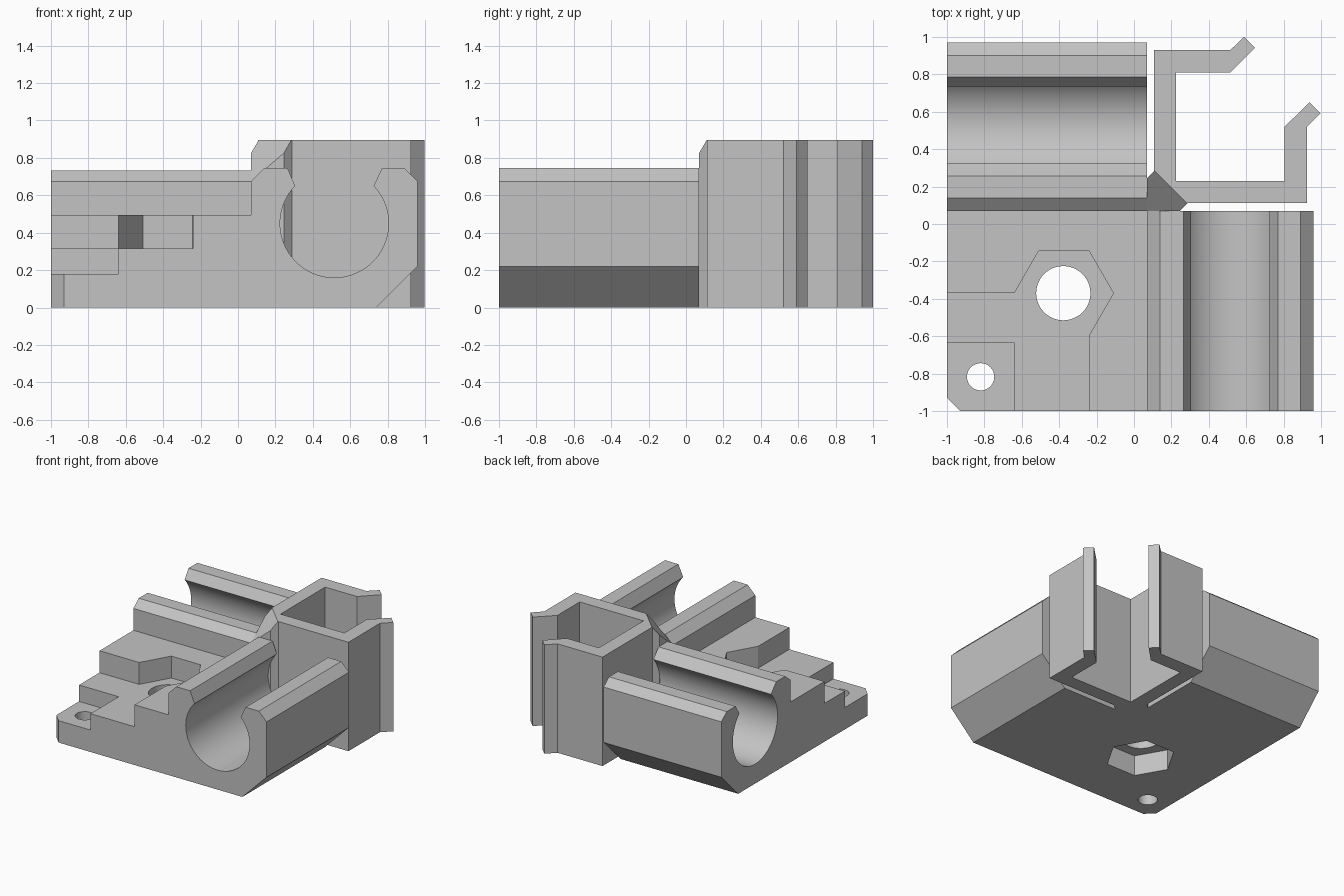
import bpy, bmesh, math

cube = bpy.data.objects.get("Cube")
if cube:
    bpy.data.objects.remove(cube, do_unlink=True)

grey = bpy.data.materials.new("light_grey")
grey.use_nodes = True
colour = (0.55, 0.55, 0.55, 1)
grey.diffuse_color = colour
for node in grey.node_tree.nodes:
    if node.type == 'BSDF_PRINCIPLED':
        node.inputs["Base Color"].default_value = colour

# How a 2D profile point plus a distance maps to space, per extrusion axis
MAPS = {
    'x': lambda u, v, t: (t, u, v),
    'y': lambda u, v, t: (u, t, v),
    'z': lambda u, v, t: (u, v, t),
    'diagonal': lambda u, v, t: ((u + t) / 2, (u - t) / 2, v),
}


def prism(name, points, axis, lo, hi):
    bm = bmesh.new()
    place = MAPS[axis]
    low = [bm.verts.new(place(u, v, lo)) for u, v in points]
    high = [bm.verts.new(place(u, v, hi)) for u, v in points]
    bm.faces.new(low)
    bm.faces.new(high)
    n = len(points)
    for i in range(n):
        j = (i + 1) % n
        bm.faces.new((low[i], low[j], high[j], high[i]))
    bmesh.ops.recalc_face_normals(bm, faces=bm.faces)
    mesh = bpy.data.meshes.new(name)
    bm.to_mesh(mesh)
    bm.free()
    mesh.materials.append(grey)
    ob = bpy.data.objects.new(name, mesh)
    bpy.context.collection.objects.link(ob)
    return ob


def rect(x0, y0, x1, y1):
    return [(x0, y0), (x1, y0), (x1, y1), (x0, y1)]


def ring(cx, cy, r, n):
    return [(cx + r * math.cos(math.tau * i / n), cy + r * math.sin(math.tau * i / n))
            for i in range(n)]


def combine(target, other, operation):
    mod = target.modifiers.new("combine", 'BOOLEAN')
    mod.operation = operation
    mod.solver = 'EXACT'
    mod.object = other
    bpy.context.view_layer.objects.active = target
    bpy.ops.object.modifier_apply(modifier=mod.name)
    bpy.data.objects.remove(other, do_unlink=True)


def clip_profile(outer, top, centre, left_top, right_top, half):
    """Open rod clip: round seat, flared lips, chamfered outer bottom edge."""
    r, cz, lip = 0.29, 0.45, 0.07
    a = math.acos(half / r)
    start, end = math.pi - a, math.tau + a
    steps = 56
    arc = [(centre + r * math.cos(start + (end - start) * i / steps),
            cz + r * math.sin(start + (end - start) * i / steps))
           for i in range(steps + 1)]
    return ([(0.07, 0), (0.07, 0.675), (0.07 + lip, top), (left_top, top)] + arc +
            [(right_top, top), (outer - lip, top), (outer, 0.675),
             (outer, 0.22), (outer - 0.22, 0)])


# Stepped base with a clipped corner
body = prism("corner_bracket", [(-0.93, -1), (0.07, -1), (0.07, 0.07), (-1, 0.07), (-1, -0.93)],
             'z', 0, 0.495)
hexagon = ring(-0.375, -0.37, 0.265, 6)
bolt = (-0.378, -0.37)
for shape, lo, hi in (
    (rect(-1.2, -1.2, -0.24, -0.37), 0.315, 1),     # middle step
    (rect(-1.2, -1.2, -0.64, -0.635), 0.18, 1),     # low corner step
    (hexagon, 0.315, 1),                            # upper nut pocket
    (hexagon, -0.5, 0.17),                          # lower nut pocket
    (ring(*bolt, 0.145, 48), -0.5, 1),              # bolt hole
    (ring(-0.82, -0.817, 0.073, 32), -0.5, 1),      # screw hole
):
    combine(body, prism("cutter", shape, 'z', lo, hi), 'DIFFERENCE')

# Square tube holder with flared ends
holder = prism("tube_holder", [
    (0.108, 0.113), (0.925, 0.113), (0.925, 0.52), (0.997, 0.592), (0.938, 0.65),
    (0.805, 0.52), (0.805, 0.23), (0.225, 0.23), (0.225, 0.81), (0.515, 0.81),
    (0.646, 0.942), (0.588, 1.0), (0.515, 0.93), (0.108, 0.93)], 'z', 0, 0.895)

# Corner post joining holder and base, with a sloping top
post = prism("post", [(0.07, 0.07), (0.245, 0.07), (0.288, 0.113), (0.2, 0.2),
                      (0.108, 0.283), (0.07, 0.245)], 'z', 0, 0.895)
combine(holder, post, 'UNION')
combine(holder, prism("slope_cutter", [(0, 0.555), (0.42, 0.916), (0.42, 1.2), (0, 1.2)],
                      'diagonal', -0.6, 0.6), 'DIFFERENCE')

# Rod clips along the two sides
front_clip = prism("front_clip", clip_profile(0.96, 0.745, 0.515, 0.265, 0.77, 0.21),
                   'y', -1, 0.07)
back_clip = prism("back_clip", clip_profile(0.97, 0.732, 0.53, 0.256, 0.785, 0.205),
                  'x', -1, 0.07)
for part in (front_clip, back_clip, holder):
    combine(body, part, 'UNION')

# Merge flat areas and shade the round seats smoothly
bm = bmesh.new()
bm.from_mesh(body.data)
bmesh.ops.remove_doubles(bm, verts=bm.verts, dist=0.0002)
bmesh.ops.dissolve_limit(bm, angle_limit=math.radians(0.5), verts=bm.verts, edges=bm.edges)
bm.to_mesh(body.data)
bm.free()
bpy.ops.object.select_all(action='DESELECT')
body.select_set(True)
bpy.context.view_layer.objects.active = body
bpy.ops.object.shade_smooth_by_angle(angle=math.radians(20))
